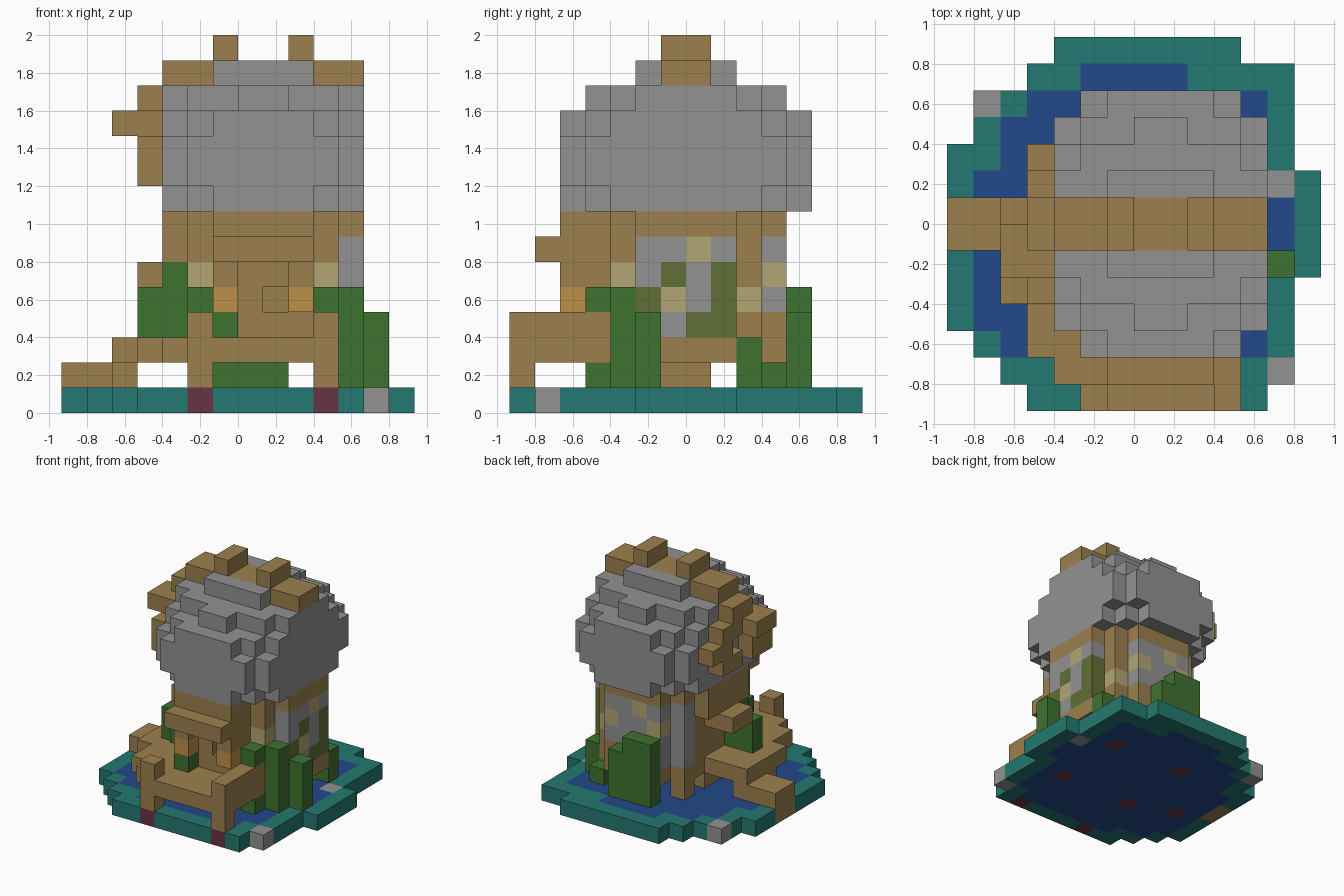
import bpy, bmesh
from mathutils import Vector

cube = bpy.data.objects.get("Cube")
if cube:
    bpy.data.objects.remove(cube, do_unlink=True)

UNIT = 2 / 15          # edge of one block
HALF = 7               # blocks from the edge to the centre


def linear(hexcode):
    values = [int(hexcode[i:i + 2], 16) / 255 for i in (0, 2, 4)]
    return [c / 12.92 if c < 0.04 else ((c + 0.055) / 1.055) ** 2.4 for c in values] + [1]


def material(name, hexcode):
    mat = bpy.data.materials.new(name)
    mat.use_nodes = True
    mat.diffuse_color = linear(hexcode)
    mat.node_tree.nodes["Principled BSDF"].inputs["Base Color"].default_value = linear(hexcode)
    return mat


MATS = {name: material(name, code) for name, code in (
    ("wood", "9C804E"), ("stone", "929292"), ("teal", "247871"),
    ("water", "22488A"), ("leaf", "3F722F"), ("moss", "627037"),
    ("straw", "B2A674"), ("lamp", "BE9048"), ("wet wood", "673445"))}

blocks = {}            # cell -> (part, colour); later fills replace earlier ones


def fill(part, colour, xs, ys, zs):
    """Fill half-open block ranges; a single number means one block."""
    rx, ry, rz = [range(r, r + 1) if isinstance(r, int) else range(*r) for r in (xs, ys, zs)]
    for x in rx:
        for y in ry:
            for z in rz:
                blocks[x, y, z] = (part, colour)


# Pond: each row of blocks from front to back, water with a teal rim
rows = [(3, 12), (2, 13), (1, 13), (0, 13), (0, 13), (0, 14), (0, 14),
        (0, 14), (0, 14), (0, 13), (1, 13), (1, 13), (3, 13), (4, 11)]
pond = {(x, y) for y, (a, b) in enumerate(rows) for x in range(a, b)}
for x, y in pond:
    inside = all((x + i, y + j) in pond for i in (-1, 0, 1) for j in (-1, 0, 1))
    fill("pond_water" if inside else "pond_rim", "water" if inside else "teal", x, y, 0)
for x, y in ((1, 3), (2, 2), (3, 11)):
    fill("pond_water", "water", x, y, 0)
fill("pond_rim", "teal", 9, 12, 0)
for x, y in ((12, 1), (1, 11), (12, 8)):
    fill("shore_rocks", "stone", x, y, 0)

# Stilts under the house, the dock and the walkway
for x in (5, 10):
    for y in (0, 4, 9):
        fill("stilts", "wet wood", x, y, 0)
        fill("stilts", "wood", x, y, (1, 3))
fill("stilts", "wet wood", 2, 5, 0)
fill("stilts", "wood", 2, 5, 1)
fill("stilts", "wood", 5, (6, 8), 1)

# Dock across the front, curving round to the side steps
fill("dock", "wood", (5, 11), 0, 2)
fill("dock", "wood", (4, 11), 1, 2)
fill("dock", "wood", (3, 11), (2, 4), 2)
fill("dock", "wood", (2, 5), (4, 8), 2)
fill("dock_rail", "wood", 10, (0, 4), 3)
fill("dock_rail", "wood", 5, 0, 3)
fill("side_steps", "wood", 0, (6, 8), (0, 2))
fill("side_steps", "wood", (1, 3), (6, 8), 1)

# House: rounded plan with recessed corner posts
fill("house_walls", "wood", (5, 11), (4, 10), (2, 8))
fill("house_walls", "wood", (6, 10), (3, 11), (2, 8))
fill("house_walls", "wood", 11, (5, 9), (2, 8))
fill("top_beam", "wood", (6, 10), 2, 7)
fill("top_beam", "wood", 4, (5, 9), (6, 8))

# Patchwork masonry, bottom course first; the side wall bulges between its posts
KEY = {"s": "stone", "m": "moss", "t": "straw", "w": "wood"}
right_columns = (10, 11, 11, 11, 11, 10, 9)
right_courses = ("wssmmww", "wmtsmts", "tsmsmwt", "wsstsws")
back_courses = ("sssw", "smss", "tsst", "stss")
for row, (right, back) in enumerate(zip(right_courses, back_courses)):
    z = 3 + row
    for i, c in enumerate(back):
        fill("house_walls", KEY[c], 6 + i, 10, z)
    for i, c in enumerate(right):
        fill("house_walls", KEY[c], right_columns[i], 4 + i, z)
    fill("house_walls", "stone", 5, 9, z)
for x in (5, 10):
    fill("house_walls", "straw", x, 4, 5)

# Porch: awning, open window and two lamps
del blocks[8, 3, 4]
fill("front_awning", "wood", (6, 10), (1, 3), 6)
for x in (6, 9):
    fill("lamp_brackets", "wood", x, 2, 5)
    fill("lamps", "lamp", x, 2, 4)
fill("side_awning", "wood", 3, (6, 8), 5)
fill("side_awning", "wood", 4, (6, 8), 5)

# Domed roof: each course is a union of centred rectangles (half width, half depth)
round_course = ((4, 3), (3, 4), (2, 5))
wide_course = ((4, 4), (3, 5))
courses = {8: round_course, 9: wide_course, 10: wide_course, 11: round_course,
           12: ((4, 2), (3, 3), (1, 4)), 13: ((2, 2),)}
for z, shapes in courses.items():
    for w, d in shapes:
        fill("dome_roof", "stone", (8 - w, 8 + w), (7 - d, 7 + d), z)

# Wooden ridge with two knobs, trailing down the side of the dome
fill("roof_ridge", "wood", (4, 12), (6, 8), 13)
for x in (6, 9):
    fill("roof_ridge", "wood", x, (6, 8), 14)
fill("roof_trail", "wood", 3, (6, 8), 12)
fill("roof_trail", "wood", 3, (5, 9), 11)
fill("roof_trail", "wood", 2, (5, 7), 11)
fill("roof_trail", "wood", 3, (4, 6), (9, 11))
fill("roof_trail", "wood", 3, (8, 10), 10)
fill("roof_trail", "wood", 3, (7, 9), 9)

# Plants beside and behind the house
plants = (
    (11, 4, (1, 5)), (11, 5, (1, 4)), (12, 5, (1, 4)), (10, 3, 4), (10, 3, 1),
    (11, 9, (1, 3)), (10, 10, 1), ((6, 9), 11, (1, 4)), ((6, 8), 11, 4),
    ((3, 5), 5, (3, 5)), (4, 5, 5), (5, 3, 4), (6, 2, 3))
for xs, ys, zs in plants:
    fill("plants", "leaf", xs, ys, zs)

# Turn every part into a mesh of its exposed block faces
SIDES = [Vector(s) * k for s in ((1, 0, 0), (0, 1, 0), (0, 0, 1)) for k in (1, -1)]


def build(part):
    bm = bmesh.new()
    corners = {}
    colours = sorted({c for p, c in blocks.values() if p == part})

    def vert(p):
        key = tuple(round(v) for v in p)
        if key not in corners:
            x, y, z = key
            corners[key] = bm.verts.new(((x - HALF) * UNIT, (y - HALF) * UNIT, z * UNIT))
        return corners[key]

    for cell, (owner, colour) in blocks.items():
        if owner != part:
            continue
        middle = Vector(cell) + Vector((0.5, 0.5, 0.5))
        for n in SIDES:
            if tuple(round(v) for v in Vector(cell) + n) in blocks:
                continue
            u = Vector((n.y, n.z, n.x))
            v = n.cross(u)
            quad = [middle + (n + u * a + v * b) / 2
                    for a, b in ((-1, -1), (1, -1), (1, 1), (-1, 1))]
            face = bm.faces.new([vert(p) for p in quad])
            face.material_index = colours.index(colour)
    mesh = bpy.data.meshes.new(part)
    bm.to_mesh(mesh)
    bm.free()
    for colour in colours:
        mesh.materials.append(MATS[colour])
    bpy.context.collection.objects.link(bpy.data.objects.new(part, mesh))


for part in sorted({p for p, c in blocks.values()}):
    build(part)
